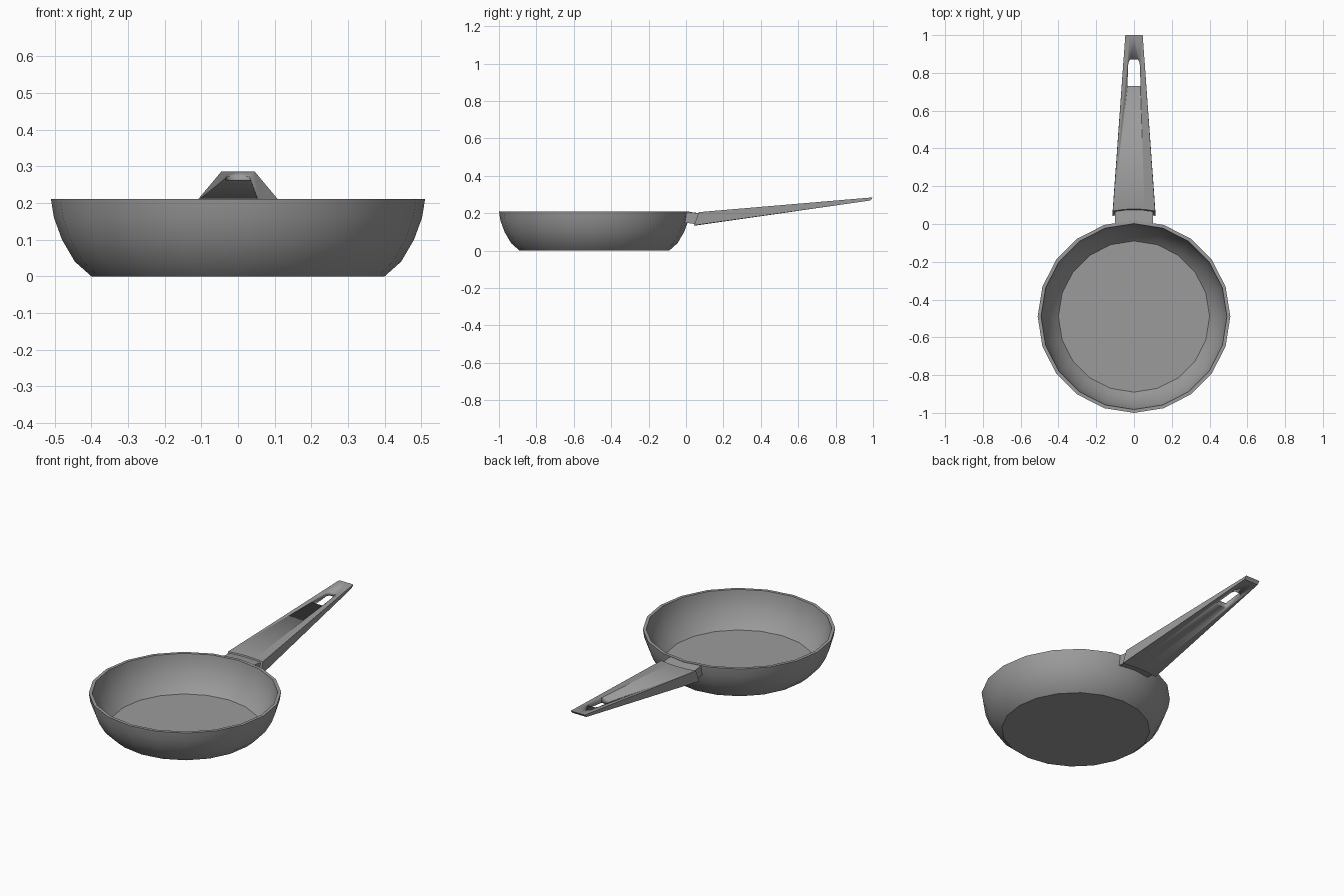
import bpy, bmesh
from math import sin, cos, pi, sqrt

cube = bpy.data.objects.get("Cube")
if cube:
    bpy.data.objects.remove(cube)

metal = bpy.data.materials.new("grey metal")
metal.use_nodes = True
GREY = (0.33, 0.33, 0.33, 1)
metal.diffuse_color = GREY
metal.node_tree.nodes["Principled BSDF"].inputs["Base Color"].default_value = GREY

CENTRE_Y = -0.49


def finish(bm, name, angle=0.6):
    bmesh.ops.recalc_face_normals(bm, faces=bm.faces)
    mesh = bpy.data.meshes.new(name)
    bm.to_mesh(mesh)
    bm.free()
    ob = bpy.data.objects.new(name, mesh)
    mesh.materials.append(metal)
    bpy.context.collection.objects.link(ob)
    bpy.ops.object.select_all(action='DESELECT')
    ob.select_set(True)
    bpy.context.view_layer.objects.active = ob
    bpy.ops.object.shade_smooth_by_angle(angle=angle)
    return ob


def loft(bm, rings, closed):
    """Bridge successive rings of equal length and cap both ends."""
    rings = [[bm.verts.new(p) for p in ring] for ring in rings]
    count = len(rings[0])
    for a, b in zip(rings, rings[1:]):
        for i in range(count if closed else count - 1):
            j = (i + 1) % count
            bm.faces.new((a[i], a[j], b[j], b[i]))
    bm.faces.new(rings[0])
    bm.faces.new(rings[-1])


# Pan: twenty-sided bowl, outside from the base up, then inside down to the floor
profile = [(0.40, 0), (0.445, 0.04), (0.48, 0.10), (0.502, 0.16), (0.51, 0.21),
           (0.492, 0.21), (0.486, 0.165), (0.466, 0.11), (0.433, 0.05), (0.40, 0.015)]
SIDES = 20
bm = bmesh.new()
loft(bm, [[(r * cos(2 * pi * i / SIDES), CENTRE_Y + r * sin(2 * pi * i / SIDES), z)
           for i in range(SIDES)] for r, z in profile], True)
finish(bm, "pan")


def arc_y(radius, x):
    return CENTRE_Y + sqrt(radius * radius - x * x)


STEPS = [-1, -0.5, 0, 0.5, 1]

# Collar: curved block joining the bowl wall to the handle
bm = bmesh.new()
loft(bm, [[(0.1 * t, arc_y(r, 0.1 * t), z) for r, z in
           ((0.492, 0.15), (0.565, 0.14), (0.565, 0.2), (0.5, 0.208))]
          for t in STEPS], True)
finish(bm, "collar")

# Handle: tapered wedge with a concave end that follows the bowl
bm = bmesh.new()
loft(bm, [[(0.115 * t, arc_y(0.545, 0.115 * t), 0.135),
           (0.112 * t, arc_y(0.57, 0.112 * t), 0.206),
           (0.046 * t, 1.0, 0.285),
           (0.046 * t, 0.985, 0.268)] for t in STEPS], True)
handle = finish(bm, "handle")

# Hanging slot: tapered opening with rounded outer corners
outline = [(-0.035, 0.73), (0.035, 0.73), (0.03, 0.855), (0.02, 0.872),
           (-0.02, 0.872), (-0.03, 0.855)]
bm = bmesh.new()
loft(bm, [[(x, y, z) for x, y in outline] for z in (0.1, 0.4)], True)
cutter = finish(bm, "slot_cutter")
cutter.hide_render = True
cutter.hide_viewport = True
slot = handle.modifiers.new("slot", 'BOOLEAN')
slot.object = cutter
slot.operation = 'DIFFERENCE'
slot.solver = 'EXACT'
